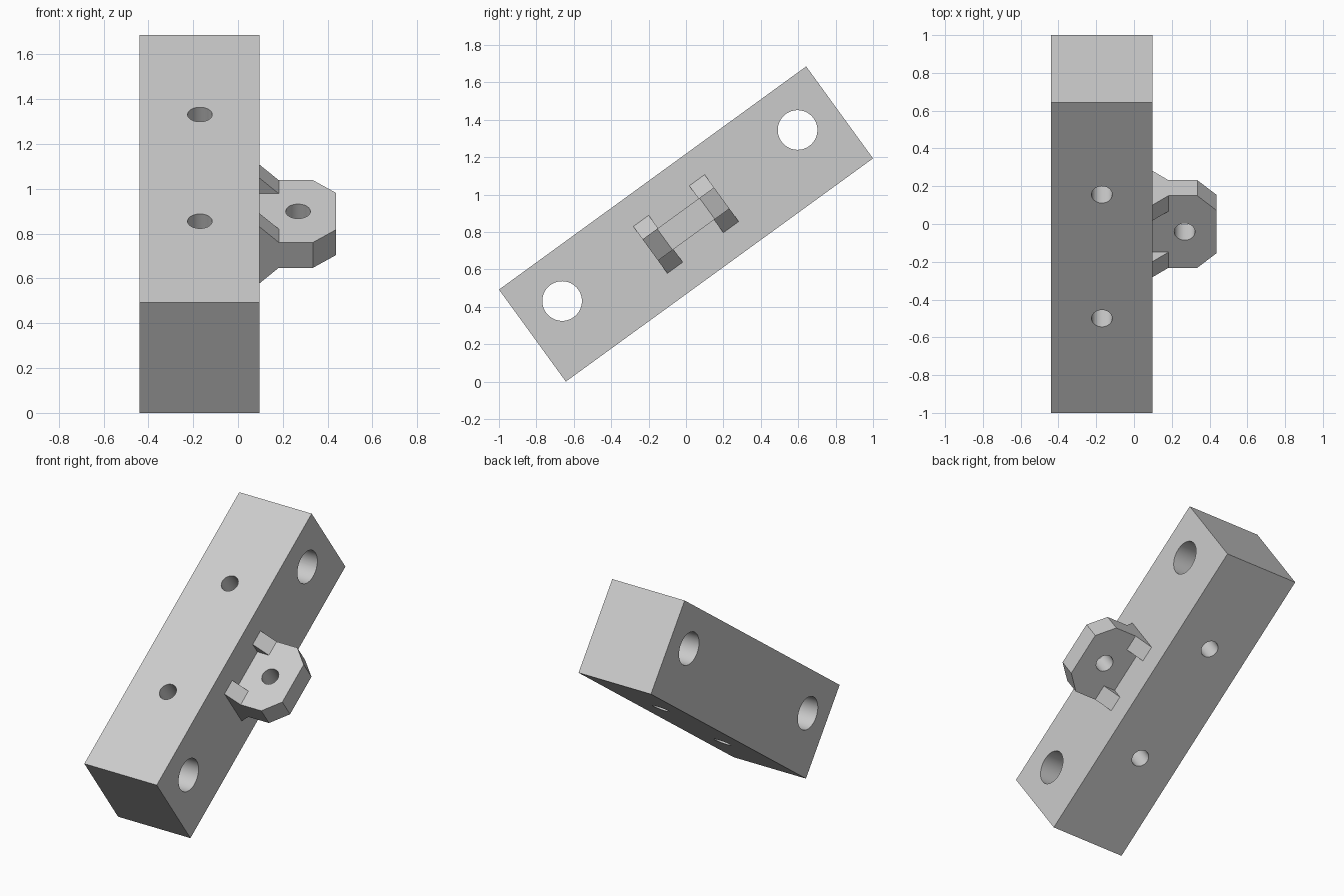
import bpy, bmesh, math
from mathutils import Matrix, Vector

cube = bpy.data.objects.get("Cube")
if cube:
    bpy.data.objects.remove(cube, do_unlink=True)

grey = bpy.data.materials.new("light grey")
grey.use_nodes = True
grey.diffuse_color = (0.6, 0.6, 0.6, 1)
grey.node_tree.nodes["Principled BSDF"].inputs["Base Color"].default_value = (0.6, 0.6, 0.6, 1)

# Local frame: x across, y along the bar, z through its thickness
TILT = Matrix.Translation((0, 0, 0.843)) @ Matrix.Rotation(math.radians(36), 4, "X")
FACE = 0.097       # side of the bar that carries the tab
LEFT = -0.44
LENGTH, HEIGHT = 2.03, 0.608


def prism(name, points, offset):
    """Extrude a polygon of 3D points along offset."""
    bm = bmesh.new()
    face = bm.faces.new([bm.verts.new(p) for p in points])
    ext = bmesh.ops.extrude_face_region(bm, geom=[face])
    moved = [g for g in ext["geom"] if isinstance(g, bmesh.types.BMVert)]
    bmesh.ops.translate(bm, verts=moved, vec=Vector(offset))
    bmesh.ops.recalc_face_normals(bm, faces=bm.faces)
    return finish(name, bm)


def rod(name, center, radius, depth, axis):
    bm = bmesh.new()
    bmesh.ops.create_cone(bm, cap_ends=True, segments=48, radius1=radius,
                          radius2=radius, depth=depth)
    turn = Matrix.Rotation(math.pi / 2, 4, "Y") if axis == "X" else Matrix()
    bm.transform(Matrix.Translation(center) @ turn)
    return finish(name, bm)


def finish(name, bm):
    mesh = bpy.data.meshes.new(name)
    bm.to_mesh(mesh)
    bm.free()
    mesh.materials.append(grey)
    obj = bpy.data.objects.new(name, mesh)
    bpy.context.collection.objects.link(obj)
    obj.matrix_world = TILT
    return obj


def combine(target, tools, operation):
    """Apply booleans in order and remove the tool objects."""
    bpy.context.view_layer.objects.active = target
    for tool in tools:
        mod = target.modifiers.new("boolean", "BOOLEAN")
        mod.operation, mod.solver, mod.object = operation, "EXACT", tool
        bpy.ops.object.modifier_apply(modifier=mod.name)
        bpy.data.objects.remove(tool, do_unlink=True)


def smooth(obj):
    bpy.ops.object.select_all(action="DESELECT")
    obj.select_set(True)
    bpy.context.view_layer.objects.active = obj
    bpy.ops.object.shade_smooth_by_angle(angle=math.radians(30))


# Bar with two large cross holes and two small holes through its thickness
a, b = LENGTH / 2, HEIGHT / 2
bar = prism("bar", [(LEFT, -a, -b), (LEFT, a, -b), (LEFT, a, b), (LEFT, -a, b)],
            (FACE - LEFT, 0, 0))
holes = []
for s in (-1, 1):
    holes.append(rod("cross_hole", (-0.17, s * 0.778, 0.056), 0.106, 1, "X"))
    holes.append(rod("bolt_hole", (-0.17, s * 0.405 + 0.008, 0), 0.055, 1, "Z"))
combine(bar, holes, "DIFFERENCE")
smooth(bar)

# Side tab: chamfered plate with a hole
T, W, NECK = 0.07, 0.236, 0.182
half = [(FACE, W), (0.335, W), (0.437, 0.14)]
outline = half + [(x, -y) for x, y in reversed(half)]
tab = prism("side_tab", [(x, y, -T) for x, y in outline], (0, 0, 2 * T))

# Flared feet where the tab meets the bar
feet = []
for s in (-1, 1):
    profile = [(FACE, -0.155), (NECK, -T), (NECK, T), (FACE, 0.155)]
    feet.append(prism("foot", [(x, s * 0.134, z) for x, z in profile],
                      (0, s * (W - 0.134), 0)))
combine(tab, feet, "UNION")
combine(tab, [rod("tab_hole", (0.268, 0, 0), 0.055, 1, "Z")], "DIFFERENCE")
smooth(tab)
